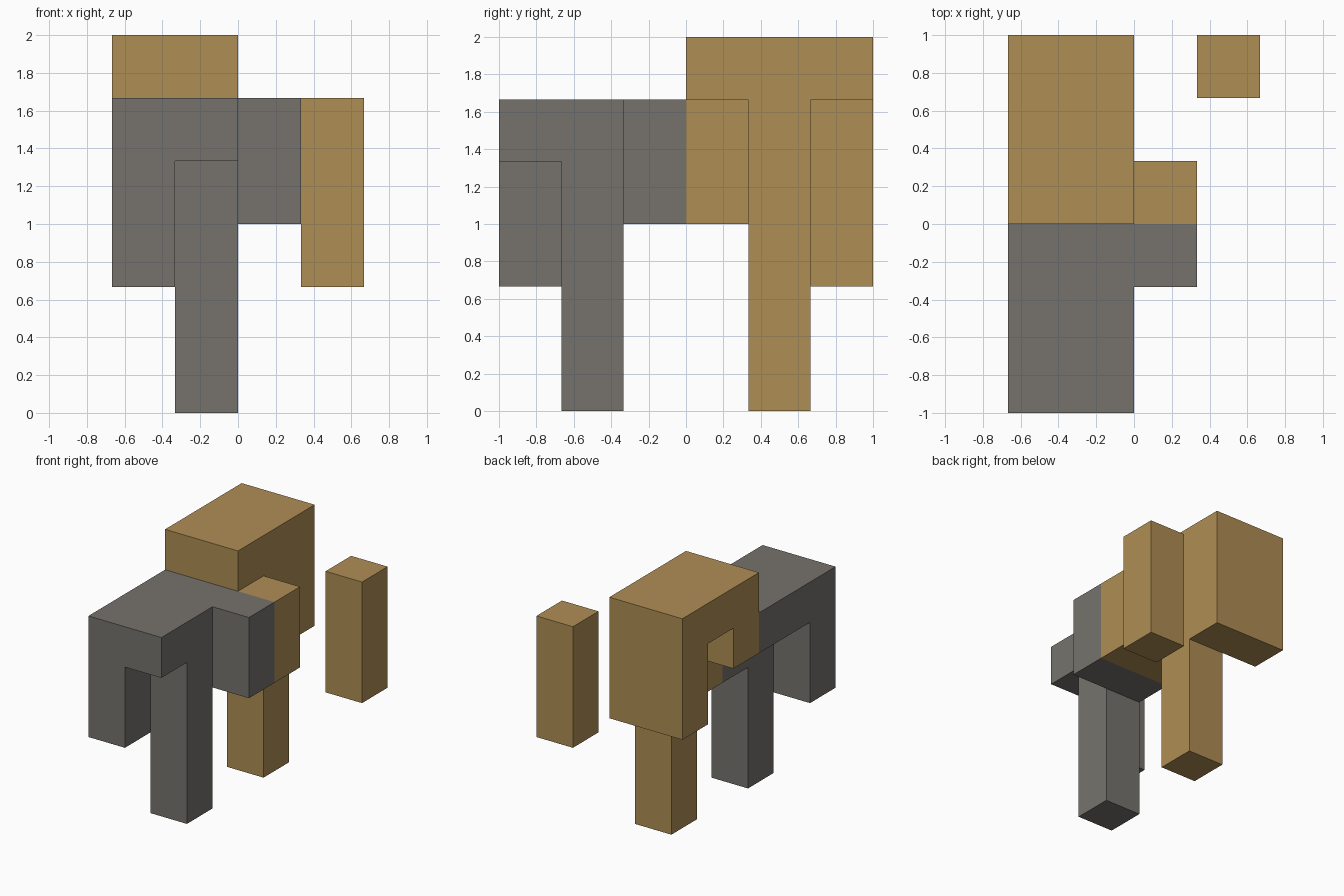
import bpy
import bmesh
from mathutils import Matrix, Vector

UNIT = 1 / 3  # every part sits on a grid of this size

cube = bpy.data.objects.get("Cube")
if cube:
    bpy.data.objects.remove(cube, do_unlink=True)


def make_material(name, rgb):
    mat = bpy.data.materials.new(name)
    mat.use_nodes = True
    mat.diffuse_color = (*rgb, 1)
    mat.node_tree.nodes["Principled BSDF"].inputs["Base Color"].default_value = (*rgb, 1)
    return mat


def block(name, x, y, z, mat):
    """Box spanning the given (low, high) grid ranges."""
    low, high = (Vector(c) * UNIT for c in zip(x, y, z))
    bm = bmesh.new()
    bmesh.ops.create_cube(
        bm, size=1,
        matrix=Matrix.Translation((low + high) / 2) @ Matrix.Diagonal((*(high - low), 1)))
    mesh = bpy.data.meshes.new(name)
    bm.to_mesh(mesh)
    bm.free()
    mesh.materials.append(mat)
    obj = bpy.data.objects.new(name, mesh)
    bpy.context.collection.objects.link(obj)
    return obj


grey = make_material("stone grey", (0.181, 0.171, 0.153))
tan = make_material("wood tan", (0.429, 0.270, 0.089))

# Grey front half: roof slab, hanging corner, standing leg, inner joint
block("front_slab", (-2, 0), (-3, 0), (4, 5), grey)
block("front_hanging_post", (-2, -1), (-3, -2), (2, 4), grey)
block("front_leg", (-1, 0), (-2, -1), (0, 4), grey)
block("front_joint_lower", (-1, 1), (-1, 0), (3, 4), grey)
block("front_joint_upper", (0, 1), (-1, 0), (4, 5), grey)

# Tan rear half: roof slab, inner joint, standing leg, end block
block("rear_slab", (-2, 0), (0, 3), (5, 6), tan)
block("rear_beam", (-2, 1), (0, 1), (4, 5), tan)
block("rear_joint_lower", (-1, 1), (0, 1), (3, 4), tan)
block("rear_leg", (-1, 0), (1, 2), (0, 5), tan)
block("rear_end_block", (-2, 0), (2, 3), (3, 5), tan)

# Separate floating pillar
block("detached_pillar", (1, 2), (2, 3), (2, 5), tan)
